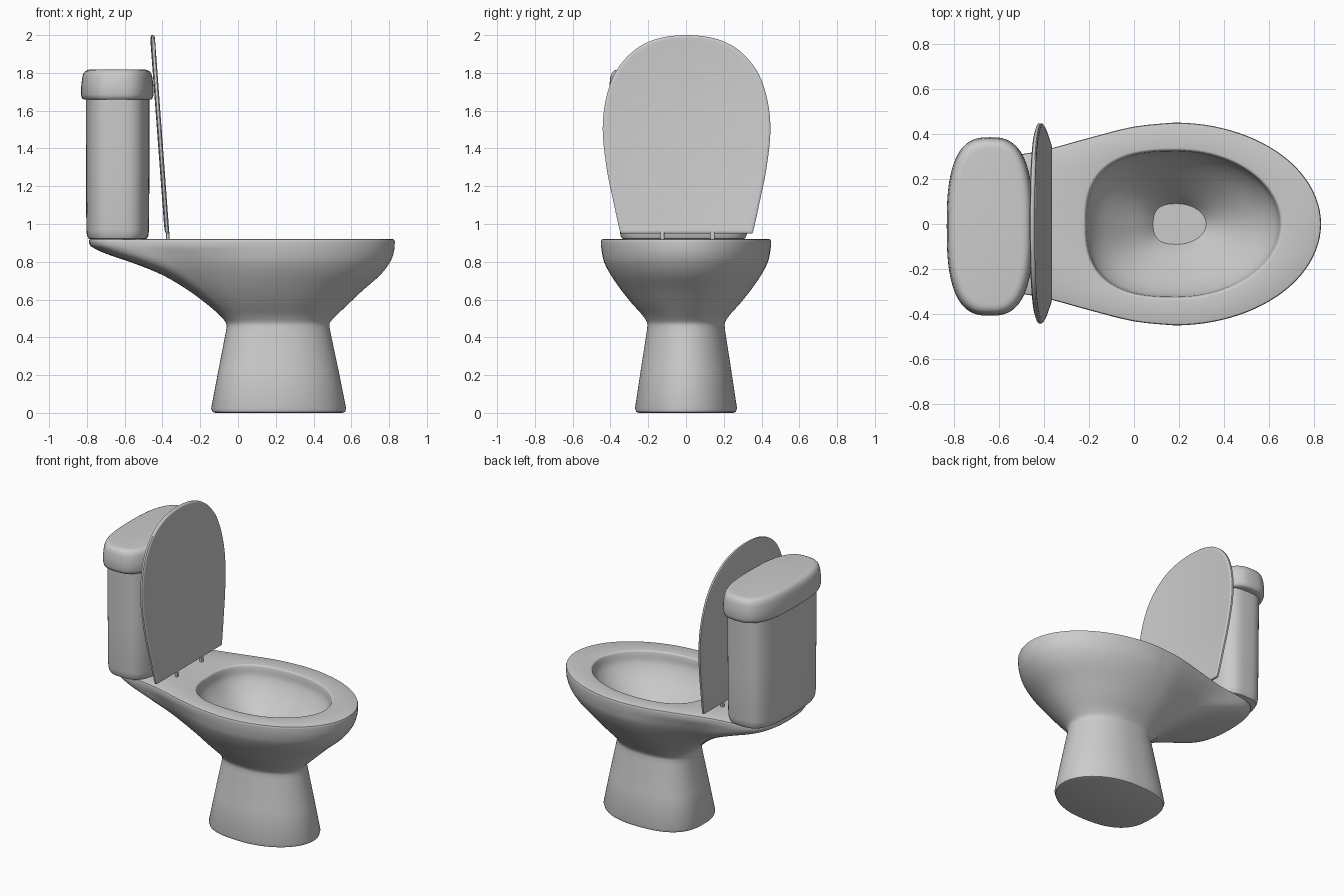
import bpy, bmesh
from math import sin, cos, pi

if "Cube" in bpy.data.objects:
    bpy.data.objects.remove(bpy.data.objects["Cube"])


def spline(pts, n):
    """Catmull-Rom curve through points of any dimension, n steps per span."""
    out = []
    for i in range(len(pts) - 1):
        p0, p1, p2 = pts[max(i - 1, 0)], pts[i], pts[i + 1]
        p3 = pts[min(i + 2, len(pts) - 1)]
        for k in range(n):
            t = k / n
            out.append(tuple(
                0.5 * (2 * b + (c - a) * t + (2 * a - 5 * b + 4 * c - d) * t * t
                       + (3 * b - a - 3 * c + d) * t ** 3)
                for a, b, c, d in zip(p0, p1, p2, p3)))
    return out + [tuple(pts[-1])]


def loft(name, rings, angle=40):
    """Skin closed rings of equal length and cap both ends."""
    bm = bmesh.new()
    vs = [[bm.verts.new(p) for p in r] for r in rings]
    n = len(rings[0])
    for a, b in zip(vs, vs[1:]):
        for i in range(n):
            j = (i + 1) % n
            bm.faces.new((a[i], a[j], b[j], b[i]))
    bm.faces.new(vs[0])
    bm.faces.new(vs[-1])
    bmesh.ops.recalc_face_normals(bm, faces=bm.faces)
    me = bpy.data.meshes.new(name)
    bm.to_mesh(me)
    bm.free()
    ob = bpy.data.objects.new(name, me)
    bpy.context.collection.objects.link(ob)
    bpy.ops.object.select_all(action='DESELECT')
    ob.select_set(True)
    bpy.context.view_layer.objects.active = ob
    bpy.ops.object.shade_smooth_by_angle(angle=angle * pi / 180)
    return ob


def power(v, n):
    return abs(v) ** (2 / n) * (1 if v >= 0 else -1)


# Bowl plan: elliptical front, rear blends from a long shelf (t=0) to a rounded box (t=1)
SHELF = spline([(0, 1), (.186, .96), (.39, .85), (.567, .745), (.68, .695),
                (.86, .64), (.95, .52), (.99, .28), (1, 0)], 4)
M = len(SHELF) - 1


def bowl_ring(z, x0, x1, w, t, xc):
    half = []
    for i in range(24):
        a = i / 24 * pi / 2
        half.append((xc + (x1 - xc) * cos(a), w * sin(a)))
    for i, (u, v) in enumerate(SHELF):
        a = i / M * pi / 2
        u += t * (power(sin(a), 2.7) - u)
        v += t * (power(max(cos(a), 0), 2.7) - v)
        half.append((xc - (xc - x0) * u, w * v if i < M else 0))
    pts = half + [(x, -y) for x, y in half[-2:0:-1]]
    return [(x, y, z) for x, y in pts]


# Pedestal, bowl outside, rim and basin in one skin
pedestal = [(0, -.12, .55, .25, 1, .21), (.005, -.135, .567, .264, 1, .21),
            (.025, -.142, .572, .27, 1, .21), (.23, -.103, .531, .239, 1, .21),
            (.43, -.064, .489, .208, 1, .21)]
outside = spline([(.455, -.06, .484, .205, 1, .21), (.48, -.066, .488, .207, 1, .21),
                  (.52, -.1, .525, .233, .95, .2), (.58, -.17, .588, .287, .8, .19),
                  (.65, -.265, .662, .343, .6, .18), (.73, -.4, .753, .398, .35, .18),
                  (.795, -.56, .803, .432, .12, .18), (.843, -.7, .823, .444, 0, .18),
                  (.88, -.775, .829, .449, 0, .18), (.908, -.79, .83, .45, 0, .18)], 4)
rim = [(.917, -.787, .827, .447, 0, .18), (.92, -.78, .82, .44, 0, .18)]
basin = spline([(.92, -.228, .665, .338, 1, .19), (.915, -.216, .652, .328, 1, .19),
                (.89, -.21, .645, .323, 1, .19), (.84, -.2, .63, .315, 1, .19),
                (.76, -.15, .57, .27, 1, .19), (.66, -.05, .46, .19, 1, .19),
                (.58, .04, .37, .125, 1, .19), (.53, .085, .32, .09, 1, .19)], 3)
loft("bowl", [bowl_ring(*r) for r in pedestal + outside + rim + basin])


# Cistern and its cover: stacked rounded-box rings (z, half depth, half width)
def tank_rings(levels, cx, cy, n):
    return [[(cx + hx * power(cos(a), n), cy + hy * power(sin(a), n), z)
             for a in (2 * pi * i / 96 for i in range(96))] for z, hx, hy in levels]


loft("tank", tank_rings([(.918, .14, .31), (.923, .155, .325), (.94, .163, .334),
                         (.97, .166, .338), (1.3, .168, .342), (1.68, .169, .346)],
                        -.637, -.013, 3.3))
loft("tank_cover", tank_rings([(1.658, .16, .345), (1.659, .178, .38), (1.666, .187, .39),
                               (1.685, .192, .396), (1.73, .191, .395), (1.775, .186, .39),
                               (1.798, .179, .383), (1.81, .169, .373), (1.816, .157, .36),
                               (1.818, .142, .345)], -.639, -.011, 2.75))

# Raised seat lid: outline in y-z, leaning back, with softened edges
side = [(.15, 1.982), (.27, 1.925), (.37, 1.815), (.425, 1.67), (.444, 1.5),
        (.424, 1.3), (.39, 1.13), (.355, .97), (.345, .95)]
outline = spline([(-y, z) for y, z in side[::-1]] + [(0, 2.0)] + side, 5)


def lid_ring(depth, inset):
    ring = []
    for y, z in outline:
        y *= 1 - inset / .42
        z = 1.48 + (z - 1.48) * (1 - inset / .52)
        ring.append((-.376 - .077 * (z - .957) / 1.043 + depth, y + .003, z))
    return ring


loft("seat_lid", [lid_ring(d, s) for d, s in
                  [(-.013, .04), (-.011, .014), (-.006, 0), (.006, 0),
                   (.011, .006), (.012, .014), (.009, .03)]], 50)

# Hinge posts
for label, y in (("left", .14), ("right", -.125)):
    levels = [(.915, .009, .011), (.95, .009, .011), (.965, .007, .009)]
    loft("hinge_" + label, tank_rings(levels, -.372, y, 4))
